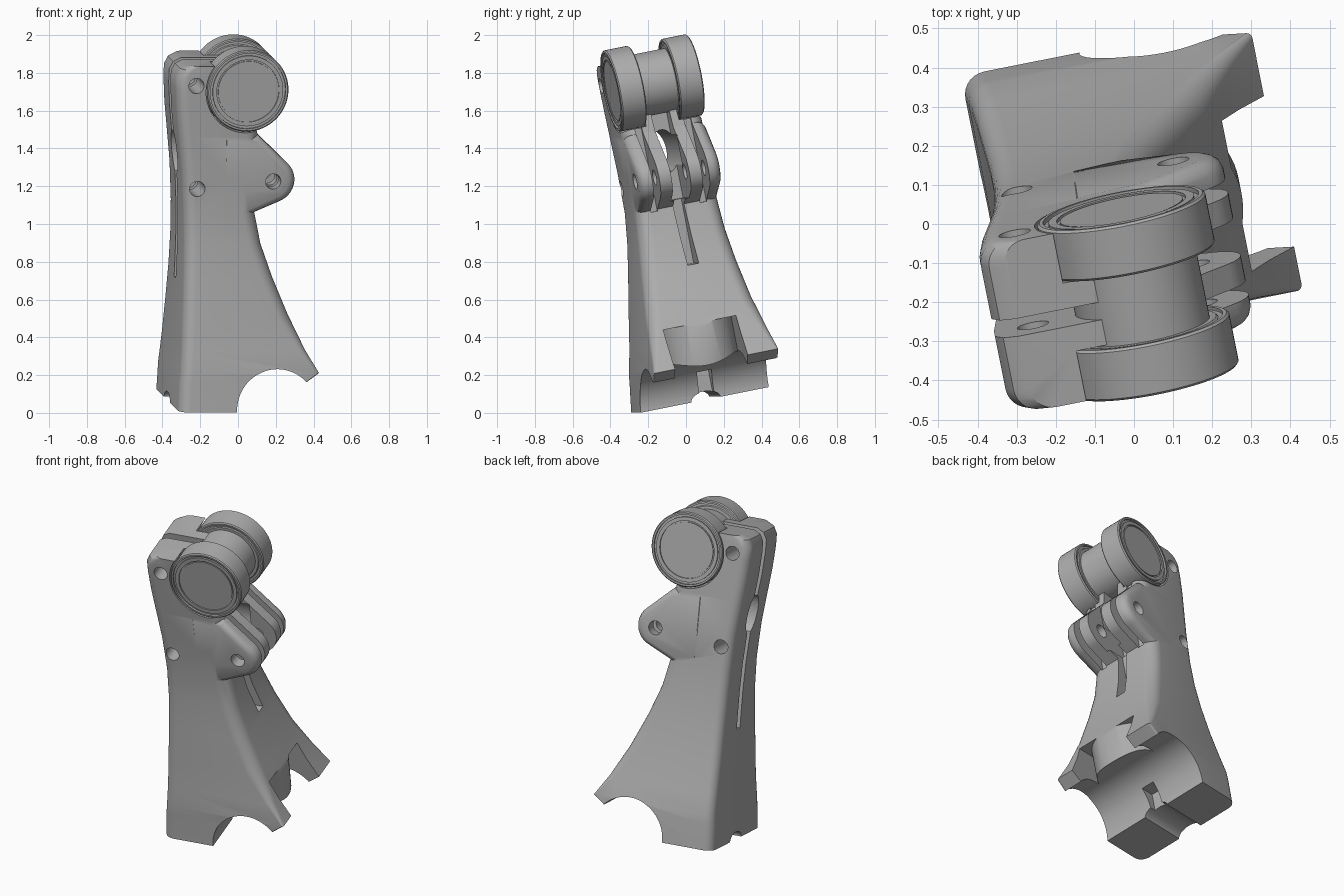
import bpy, bmesh, math
from mathutils import Matrix, Vector

if "Cube" in bpy.data.objects:
    bpy.data.objects.remove(bpy.data.objects["Cube"])

grey = bpy.data.materials.new("plain grey")
grey.use_nodes = True
tone = (0.42, 0.42, 0.42, 1)
grey.diffuse_color = tone
grey.node_tree.nodes["Principled BSDF"].inputs["Base Color"].default_value = tone

# The bracket is built upright, then leaned into its resting pose
across = Vector((0.981, 0.196, 0)).normalized()
axle = Vector((-0.192, 0.962, 0.192)).normalized()
pose = Matrix((across, axle, across.cross(axle))).transposed().to_4x4()
MID = 0.163                      # middle of the thickness
ROLLER = (-0.025, 1.748)         # roller centre


def make(name, bm):
    bmesh.ops.recalc_face_normals(bm, faces=bm.faces)
    mesh = bpy.data.meshes.new(name)
    bm.to_mesh(mesh)
    bm.free()
    mesh.materials.append(grey)
    ob = bpy.data.objects.new(name, mesh)
    bpy.context.collection.objects.link(ob)
    return ob


def loft(name, rings):
    bm = bmesh.new()
    loops = [[bm.verts.new(p) for p in ring] for ring in rings]
    n = len(loops[0])
    for low, high in zip(loops, loops[1:]):
        for i in range(n):
            j = (i + 1) % n
            bm.faces.new((low[i], low[j], high[j], high[i]))
    bm.faces.new(loops[0])
    bm.faces.new(loops[-1])
    return make(name, bm)


def box(x, y, z):
    corners = [(x[0], y[0]), (x[1], y[0]), (x[1], y[1]), (x[0], y[1])]
    return loft("cutter", [[(a, b, c) for a, b in corners] for c in z])


TURN = [math.tau * i / 64 for i in range(64)]


def rod(x, z, r, y=(-1, 1)):
    return loft("cutter", [[(x + r * math.cos(t), b, z + r * math.sin(t)) for t in TURN] for b in y])


def cross_rod(y, z, ry, rz, x):
    return loft("cutter", [[(a, y + ry * math.cos(t), z + rz * math.sin(t)) for t in TURN] for a in x])


def post(x, y, r, z):
    return loft("cutter", [[(x + r * math.cos(t), y + r * math.sin(t), c) for t in TURN] for c in z])


def combine(ob, tool, operation="DIFFERENCE"):
    mod = ob.modifiers.new("combine", "BOOLEAN")
    mod.operation, mod.object, mod.solver = operation, tool, "EXACT"
    bpy.context.view_layer.update()
    result = ob.evaluated_get(bpy.context.evaluated_depsgraph_get())
    mesh = bpy.data.meshes.new_from_object(result)
    ob.modifiers.clear()
    ob.data = mesh
    bpy.data.objects.remove(tool)


def rounded_section(c, left, right, front, back):
    # The right-hand corners grow sharp towards the toes
    r = 0.06
    s = 0.015 + 0.06 * min(max((c - 0.25) / 0.3, 0), 1)
    centres = [(right - s, back - s, s), (left + r, back - r, r),
               (left + r, front + r, r), (right - s, front + s, s)]
    ring = []
    for k, (x, y, q) in enumerate(centres):
        for i in range(8):
            t = (k + i / 7) * math.pi / 2
            ring.append((x + q * math.cos(t), y + q * math.sin(t), c))
    return ring


# Flared column: height, left, right, front, back
levels = [
    (0.046, -0.36, 0.15, -0.23, 0.475), (0.2, -0.355, 0.318, -0.21, 0.48),
    (0.253, -0.35, 0.39, -0.205, 0.48), (0.367, -0.345, 0.32, -0.18, 0.46),
    (0.547, -0.34, 0.232, -0.15, 0.43), (0.745, -0.335, 0.146, -0.115, 0.405),
    (0.92, -0.335, 0.082, -0.085, 0.39), (1.09, -0.34, 0.045, -0.065, 0.385),
    (1.3, -0.355, 0.04, -0.06, 0.385), (1.5, -0.38, 0.05, -0.06, 0.385),
    (1.62, -0.395, 0.02, -0.06, 0.385), (1.75, -0.405, -0.06, -0.06, 0.385),
    (1.82, -0.405, -0.1, -0.06, 0.385), (1.86, -0.385, -0.1, -0.06, 0.385),
    (1.88, -0.345, -0.1, -0.06, 0.385)]
body = loft("bracket_body", [rounded_section(*level) for level in levels])

# Hinge lug with softened outer rims, flush with the column
outline = [(-0.15, 1.52), (-0.15, 1.1), (0.0, 1.07)]
for i in range(13):
    t = math.radians(-68 + i * 9.5)
    outline.append((0.13 + 0.122 * math.cos(t), 1.26 + 0.122 * math.sin(t)))
outline.append((0.05, 1.5))


def lug_ring(y, inset):
    centre = Vector((0, 1.28))
    ring = []
    for point in outline:
        d = Vector(point) - centre
        d = centre + d * (1 - inset / d.length)
        ring.append((d.x, y, d.y))
    return ring


depth = 0.2235
rim = [(0, 0.04), (0.007, 0.022), (0.02, 0.008), (0.04, 0)]
rings = [lug_ring(MID - depth + s, i) for s, i in rim]
rings += [lug_ring(MID + depth - s, i) for s, i in reversed(rim)]
combine(body, loft("hinge_lug", rings), "UNION")

# Seats for the rollers
for side in (-1, 1):
    ends = sorted((MID + side * 0.09, MID + side * 0.6))
    combine(body, rod(*ROLLER, 0.226, ends))

# Gap between the toes, with a rounded boss left standing in it
gap = box((0.07, 1), (-0.09, 0.31), (0, 0.465))
combine(gap, post(0.075, 0.11, 0.21, (-0.5, 0.6)))
combine(body, gap)

# Arched foot, its oil channel and the groove under the base
combine(body, rod(0.163, 0.06, 0.215))
combine(body, box((-0.09, 0.1), (0.1, 0.18), (-0.1, 0.2)))
combine(body, cross_rod(0.13, 0.045, 0.08, 0.045, (-1, 0.2)))

# Clamping slits, window and hinge slots
combine(body, box((-1, -0.1), (MID - 0.023, MID + 0.023), (0.7, 2)))
combine(body, cross_rod(MID, 1.38, 0.072, 0.115, (-1, 0.1)))
combine(body, box((0, 1), (MID - 0.03, MID + 0.03), (0.77, 1.2)))
combine(body, box((-0.05, 1), (MID - 0.05, MID + 0.05), (1.12, 1.6)))
for side in (-1, 1):
    y = MID + side * 0.135
    combine(body, box((0.03, 1), (y - 0.019, y + 0.019), (1.08, 1.6)))

# Bolt holes
for x, z in ((-0.304, 1.775), (-0.278, 1.22), (0.13, 1.26)):
    combine(body, rod(x, z, 0.041))

# Double roller on its hub, turned from one mirrored profile
half = [(0.168, 0.095), (0.185, 0.095), (0.19, 0.1), (0.203, 0.1), (0.203, 0.092), (0.213, 0.092),
        (0.219, 0.098), (0.219, 0.221), (0.213, 0.227), (0.203, 0.227), (0.203, 0.215),
        (0.19, 0.215), (0.19, 0.224), (0.168, 0.224), (0.168, 0.216), (0.16, 0.216), (0.16, 0.222)]
profile = [(r, -h) for r, h in reversed(half)] + half
roller = loft("double_roller", [[(ROLLER[0] + r * math.cos(t), MID + h, ROLLER[1] + r * math.sin(t))
                                 for t in TURN] for r, h in profile])

# Lean into place and shade
parts = [body, roller]
for ob in parts:
    ob.data.transform(pose)
    for other in parts:
        other.select_set(other == ob)
    bpy.context.view_layer.objects.active = ob
    bpy.ops.object.shade_smooth_by_angle(angle=math.radians(30))
